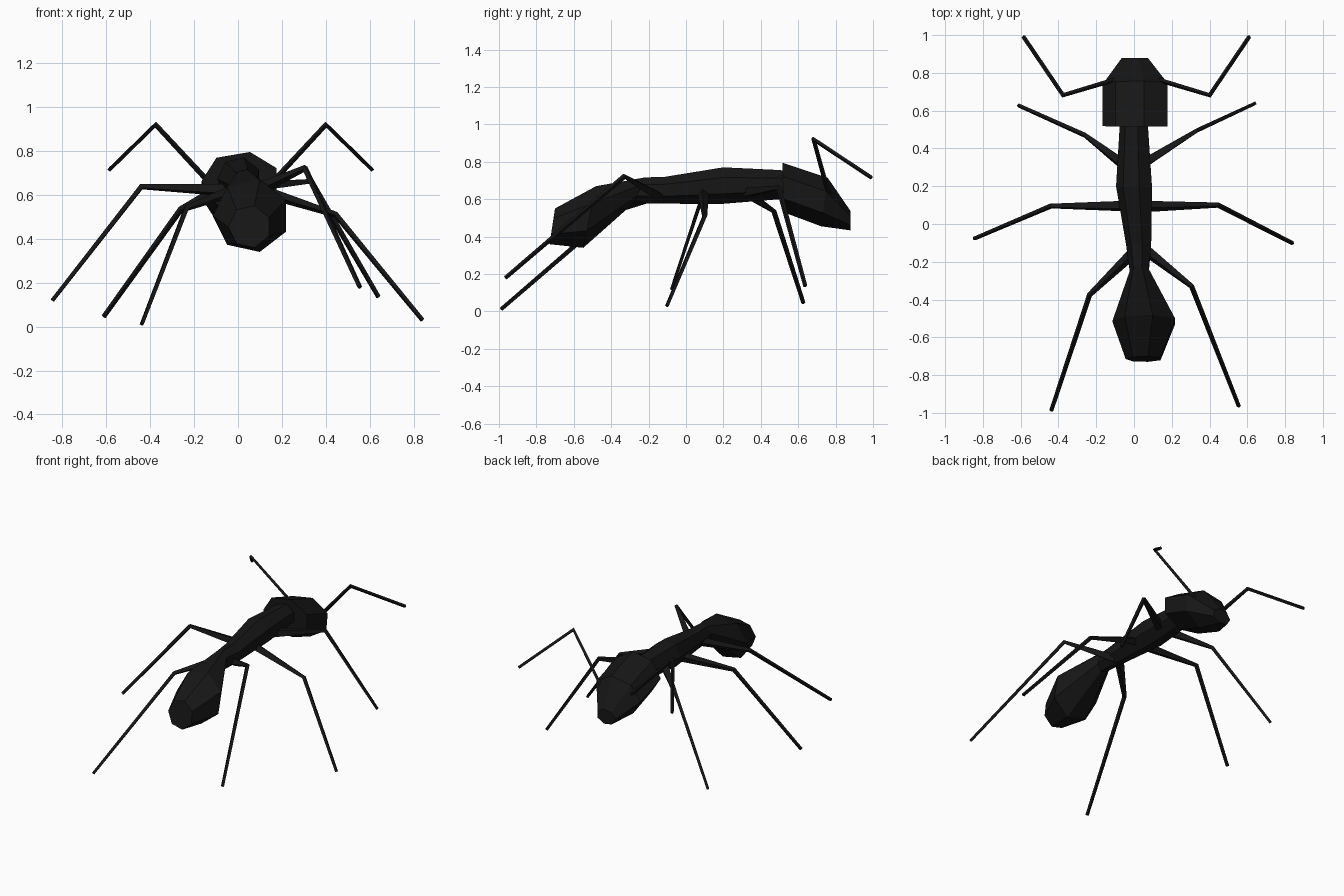
import bpy, bmesh, math
from mathutils import Vector

if "Cube" in bpy.data.objects:
    bpy.data.objects.remove(bpy.data.objects["Cube"])

black = bpy.data.materials.new("black")
black.diffuse_color = (0.008, 0.008, 0.008, 1)
black.use_nodes = True
black.node_tree.nodes["Principled BSDF"].inputs["Base Color"].default_value = black.diffuse_color


def loft(name, rings):
    """Skin a list of equal-sized point rings and cap both ends."""
    bm = bmesh.new()
    vr = [[bm.verts.new(p) for p in ring] for ring in rings]
    n = len(vr[0])
    for a, b in zip(vr, vr[1:]):
        for i in range(n):
            j = (i + 1) % n
            bm.faces.new((a[i], a[j], b[j], b[i]))
    bm.faces.new(vr[0])
    bm.faces.new(vr[-1])
    bmesh.ops.recalc_face_normals(bm, faces=bm.faces)
    mesh = bpy.data.meshes.new(name)
    bm.to_mesh(mesh)
    bm.free()
    mesh.materials.append(black)
    ob = bpy.data.objects.new(name, mesh)
    bpy.context.collection.objects.link(ob)
    return ob


def body_ring(cx, y, cz, rx, rz, tilt=0.0):
    """Seven-sided cross-section, leaning along y by tilt."""
    angles = [math.pi + i * math.tau / 7 for i in range(7)]
    return [(cx + rx * math.cos(a), y + tilt * math.sin(a), cz + rz * math.sin(a))
            for a in angles]


def limb(name, base, knee, tip, radii, sides=4):
    """Tapered two-segment limb with a mitred joint."""
    p = [Vector(base), Vector(knee), Vector(tip)]
    d1, d2 = (p[1] - p[0]).normalized(), (p[2] - p[1]).normalized()
    mid = (d1 + d2).normalized()
    n = d1.cross(d2).normalized()
    rings = []
    for c, t, r in zip(p, (d1, mid, d2), radii):
        stretch = 1 / max(0.5, mid.dot(d1)) if t is mid else 1
        side = t.cross(n) * stretch
        rings.append([c + r * (n * math.cos(a) + side * math.sin(a))
                      for a in (math.tau * (i + 0.5) / sides for i in range(sides))])
    return loft(name, rings)


# Abdomen, waist and thorax in one skin
loft("abdomen_and_thorax", [body_ring(*r) for r in (
    (0.053, -0.715, 0.455, 0.097, 0.098, 0.015),
    (0.06, -0.515, 0.505, 0.175, 0.169, 0.035),
    (0.03, -0.25, 0.648, 0.053, 0.070, 0.03),
    (0.028, -0.11, 0.648, 0.070, 0.074),
    (0.005, 0.2, 0.673, 0.100, 0.100),
    (0.003, 0.5, 0.678, 0.080, 0.080),
    (0.003, 0.56, 0.675, 0.075, 0.075),
)])

# Head
loft("head", [body_ring(*r) for r in (
    (0.014, 0.518, 0.663, 0.18, 0.136, -0.003),
    (0.014, 0.74, 0.585, 0.18, 0.133, 0.018),
    (0.008, 0.88, 0.485, 0.072, 0.053),
)])

# Antennae
for side, s in (("left", -1), ("right", 1)):
    limb("antenna_" + side,
         (0.0125 + s * 0.10, 0.768, 0.61), (0.0125 + s * 0.388, 0.682, 0.92),
         (0.0125 + s * 0.598, 0.992, 0.715), (0.013, 0.011, 0.011))

# Legs: base, knee, foot
legs = {
    "head_end_leg_right": ((0.05, 0.32, 0.635), (0.333, 0.495, 0.662), (0.64, 0.638, 0.135)),
    "middle_leg_right": ((0.03, 0.092, 0.643), (0.445, 0.1, 0.51), (0.84, -0.102, 0.03)),
    "abdomen_end_leg_right": ((0.05, -0.13, 0.605), (0.305, -0.33, 0.722), (0.555, -0.965, 0.18)),
    "head_end_leg_left": ((-0.05, 0.31, 0.64), (-0.26, 0.47, 0.535), (-0.612, 0.628, 0.045)),
    "middle_leg_left": ((-0.03, 0.095, 0.62), (-0.44, 0.095, 0.638), (-0.845, -0.077, 0.12)),
    "abdomen_end_leg_left": ((0.02, -0.13, 0.635), (-0.235, -0.375, 0.54), (-0.438, -0.988, 0.012)),
}
for name, (base, knee, foot) in legs.items():
    limb(name, base, knee, foot, (0.032, 0.014, 0.011))
